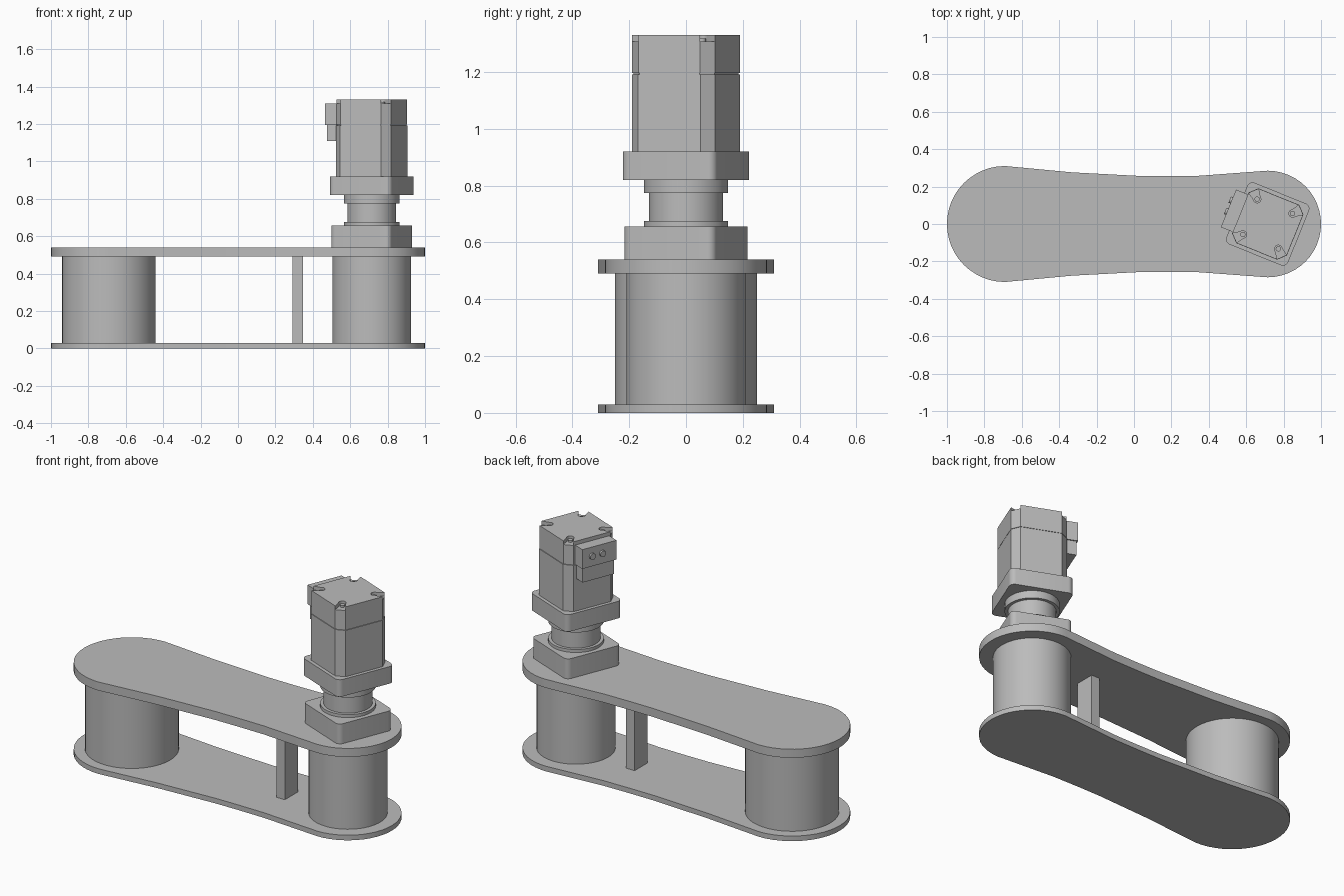
import bpy, bmesh, math
from mathutils import Matrix, Vector

cube = bpy.data.objects.get("Cube")
if cube:
    bpy.data.objects.remove(cube, do_unlink=True)

grey = bpy.data.materials.new("plain grey")
grey.use_nodes = True
COLOUR = (0.5, 0.5, 0.5, 1)
grey.diffuse_color = COLOUR
grey.node_tree.nodes["Principled BSDF"].inputs["Base Color"].default_value = COLOUR

AXIS_X, IDLER_X = 0.715, -0.69
MOTOR = Matrix.Translation((AXIS_X, 0, 0)) @ Matrix.Rotation(math.radians(-22), 4, 'Z')


def extrude(name, outline, z0, z1, matrix=Matrix()):
    """Closed prism from an outline, sharp edges kept."""
    bm = bmesh.new()
    face = bm.faces.new([bm.verts.new((x, y, z0)) for x, y in outline])
    top = bmesh.ops.extrude_face_region(bm, geom=[face])["geom"]
    bmesh.ops.translate(bm, vec=(0, 0, z1 - z0),
                        verts=[v for v in top if isinstance(v, bmesh.types.BMVert)])
    bmesh.ops.recalc_face_normals(bm, faces=bm.faces)
    mesh = bpy.data.meshes.new(name)
    bm.to_mesh(mesh)
    bm.free()
    mesh.materials.append(grey)
    obj = bpy.data.objects.new(name, mesh)
    obj.matrix_world = matrix
    bpy.context.collection.objects.link(obj)
    bpy.ops.object.select_all(action='DESELECT')
    obj.select_set(True)
    bpy.context.view_layer.objects.active = obj
    bpy.ops.object.shade_smooth_by_angle(angle=math.radians(25))
    return obj


def arc(cx, cy, r, start, end, n):
    return [(cx + r * math.cos(math.radians(start + (end - start) * i / n)),
             cy + r * math.sin(math.radians(start + (end - start) * i / n)))
            for i in range(n + 1)]


def circle(r, n=64):
    return arc(0, 0, r, 0, 360, n)[:-1]


def rounded_square(h, r, n=6):
    pts = []
    for k, (sx, sy) in enumerate([(1, 1), (-1, 1), (-1, -1), (1, -1)]):
        pts += arc(sx * (h - r), sy * (h - r), r, 90 * k, 90 * k + 90, n)
    return pts


def box(name, x0, x1, y0, y1, z0, z1, matrix=Matrix()):
    return extrude(name, [(x0, y0), (x1, y0), (x1, y1), (x0, y1)], z0, z1, matrix)


# Waisted plates
waist = [(0.35, 0.258), (0.18, 0.256), (0.03, 0.257), (-0.33, 0.276)]
plate = arc(AXIS_X, 0, 0.285, -90, 90, 24) + waist
plate += arc(IDLER_X, 0, 0.31, 90, 270, 24) + [(x, -y) for x, y in reversed(waist)]
extrude("bottom_plate", plate, 0, 0.03)
extrude("top_plate", plate, 0.49, 0.54)

# Drums and post between the plates
extrude("idler_drum", circle(0.25), 0.03, 0.49, Matrix.Translation((IDLER_X, 0, 0)))
extrude("drive_drum", circle(0.21), 0.03, 0.49, Matrix.Translation((AXIS_X, 0, 0)))
box("support_post", 0.292, 0.347, -0.06, 0.06, 0.03, 0.49)

# Gearbox
extrude("gearbox_base", rounded_square(0.173, 0.03), 0.54, 0.657, MOTOR)
extrude("lower_collar", circle(0.148), 0.657, 0.675, MOTOR)
extrude("gearbox_neck", circle(0.13), 0.675, 0.775, MOTOR)
extrude("upper_collar", circle(0.148), 0.775, 0.82, MOTOR)
extrude("motor_flange", rounded_square(0.178, 0.03), 0.82, 0.92, MOTOR)

# Motor body and rear cap with chamfered corners
extrude("motor_body", rounded_square(0.158, 0.04, 1), 0.92, 1.192, MOTOR)
extrude("cap_seam", rounded_square(0.154, 0.04, 1), 1.192, 1.196, MOTOR)
extrude("rear_cap", rounded_square(0.157, 0.04, 1), 1.196, 1.308, MOTOR)

# Cap top with a screw slot running in from each corner
SCREW, HALF = 0.102, 0.02
slot = [(0.157, 0.117), (0.125, 0.125 - HALF * 1.41)]
slot += arc(SCREW, SCREW, HALF, -45, -225, 8)
slot += [(0.125 - HALF * 1.41, 0.125), (0.117, 0.157)]
cap_top = []
for k in range(4):
    turn = Matrix.Rotation(math.pi / 2 * k, 2)
    cap_top += [tuple(turn @ Vector(p)) for p in slot]
extrude("cap_top", cap_top, 1.308, 1.33, MOTOR)
for k in range(4):
    spot = Matrix.Rotation(math.pi / 2 * k, 4, 'Z') @ Matrix.Translation((SCREW, SCREW, 0))
    extrude("cap_screw_%d" % (k + 1), circle(0.014, 16), 1.3, 1.318, MOTOR @ spot)

# Connector housing on the motor side
box("connector_housing", -0.226, -0.14, -0.11, 0.107, 1.195, 1.308, MOTOR)
box("connector_skirt", -0.218, -0.15, -0.1, 0.1, 1.11, 1.195, MOTOR)
for k, y in enumerate((-0.02, 0.045)):
    facing = Matrix.Translation((-0.22, y, 1.255)) @ Matrix.Rotation(-math.pi / 2, 4, 'Y')
    extrude("connector_screw_%d" % (k + 1), circle(0.018, 20), 0, 0.017, MOTOR @ facing)
